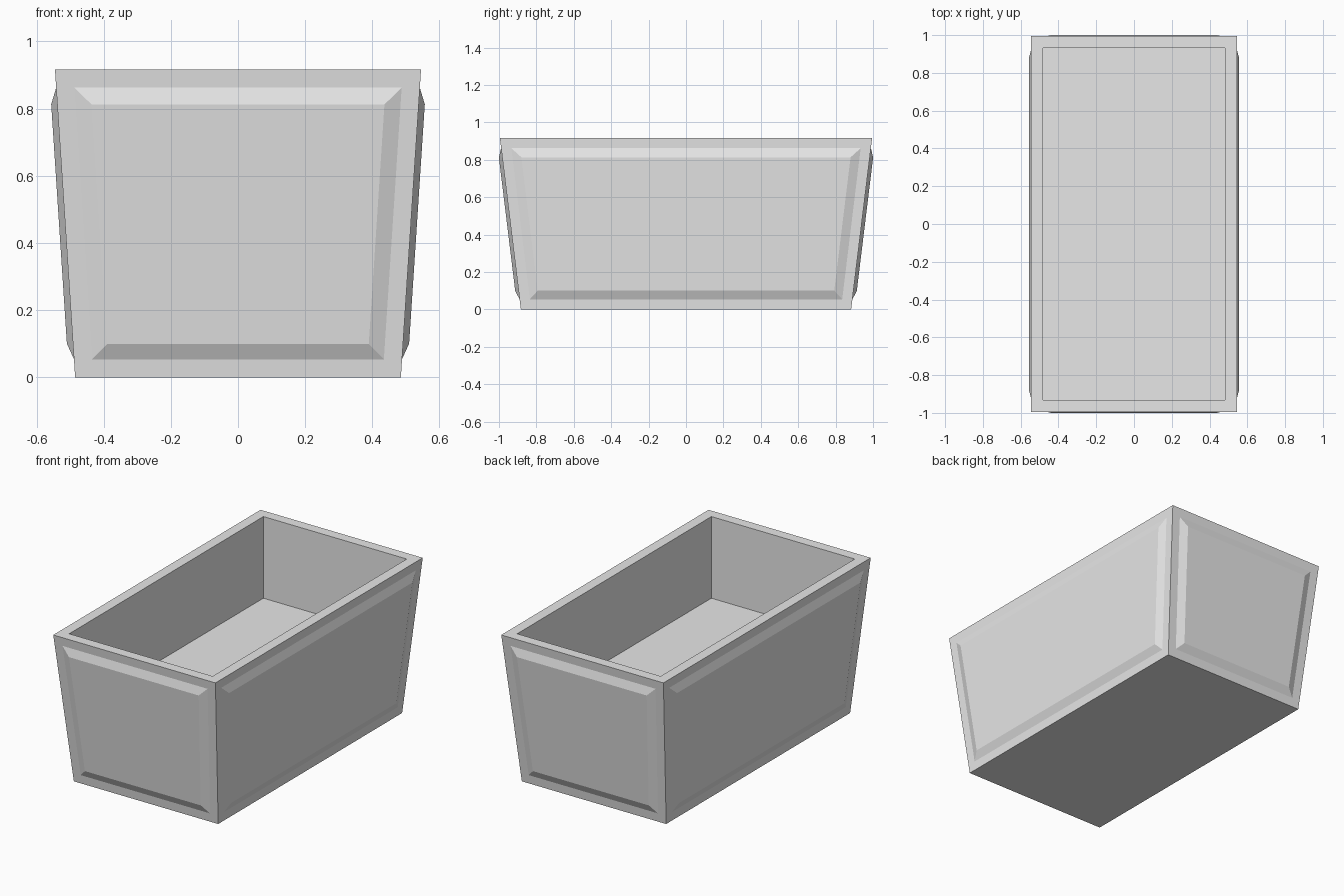
import bpy
import bmesh

cube = bpy.data.objects.get("Cube")
if cube:
    bpy.data.objects.remove(cube, do_unlink=True)

HEIGHT = 0.916
FLOOR = 0.42
BOTTOM = (0.485, 0.883)
TOP = (0.545, 0.995)

# Single flat colour
grey = bpy.data.materials.new("light_grey")
grey.use_nodes = True
colour = (0.8, 0.8, 0.8, 1)
grey.diffuse_color = colour
grey.node_tree.nodes["Principled BSDF"].inputs["Base Color"].default_value = colour

# Tapered block, wider at the top
bm = bmesh.new()
bmesh.ops.create_cube(bm, size=2)
for v in bm.verts:
    half = TOP if v.co.z > 0 else BOTTOM
    v.co = (v.co.x * half[0], v.co.y * half[1], HEIGHT if v.co.z > 0 else 0)
bm.normal_update()
sides = [f for f in bm.faces if abs(f.normal.z) < 0.5]
rim = next(f for f in bm.faces if f.normal.z > 0.5)

# Raised bevelled panel on each side
bmesh.ops.inset_individual(bm, faces=sides, thickness=0.054, use_even_offset=True)
bmesh.ops.inset_individual(bm, faces=sides, thickness=0.048, depth=0.018,
                           use_even_offset=True)

# Rim and straight-walled hollow
bmesh.ops.inset_individual(bm, faces=[rim], thickness=0.063, use_even_offset=True)
hollow = bmesh.ops.extrude_discrete_faces(bm, faces=[rim])["faces"]
for v in hollow[0].verts:
    v.co.z = FLOOR
bmesh.ops.recalc_face_normals(bm, faces=bm.faces[:])

mesh = bpy.data.meshes.new("planter_box")
bm.to_mesh(mesh)
bm.free()
mesh.materials.append(grey)
bpy.context.collection.objects.link(bpy.data.objects.new("planter_box", mesh))
